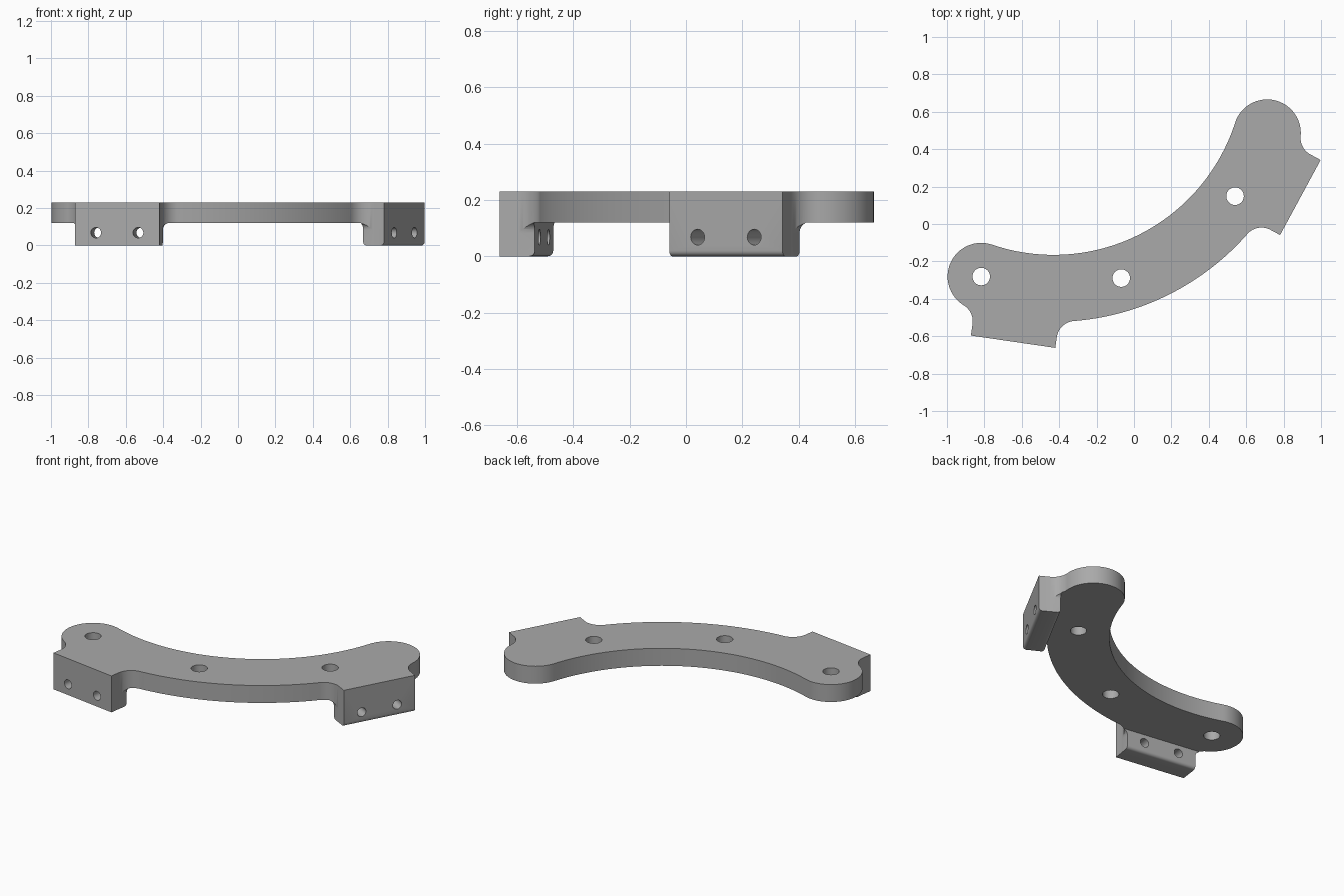
import bpy, bmesh
from math import sin, cos, atan2, sqrt, radians, pi
from mathutils import Matrix, Vector

if "Cube" in bpy.data.objects:
    bpy.data.objects.remove(bpy.data.objects["Cube"])

# Main dimensions
CENTER = Vector((-0.43, 0.855, 0))
AXIS = radians(-63.35)                 # mirror line of the bracket
INNER, OUTER, MID = 1.02, 1.378, 1.2   # arc radii
LOBE, FILLET, COVE = 0.18, 0.1, 0.037
LOBE_ANGLE, FLANGE_ANGLE = radians(45.45), radians(34.95)
HALF, FACE, BACK = 0.228, 1.5, 1.373   # flange half width, front and back radius
TOP, UNDER = 0.23, 0.12


def arc(cx, cy, r, a, b, n):
    return [(cx + r * cos(a + (b - a) * i / n), cy + r * sin(a + (b - a) * i / n))
            for i in range(n + 1)]


def flange_frame(side):
    """Local frame: x along the flange away from the mirror line, y outward, z up."""
    a = AXIS + side * FLANGE_ANGLE
    v = Vector((cos(a), sin(a), 0))
    u = Vector((-sin(a), cos(a), 0)) * side
    m = Matrix((u, v, (0, 0, 1))).transposed().to_4x4()
    return Matrix.Translation(CENTER) @ m


def prism(name, points, depth):
    """Closed 3D outline swept along a depth vector."""
    bm = bmesh.new()
    face = bm.faces.new([bm.verts.new(p) for p in points])
    swept = bmesh.ops.extrude_face_region(bm, geom=[face])["geom"]
    bmesh.ops.translate(bm, vec=depth, verts=[e for e in swept if isinstance(e, bmesh.types.BMVert)])
    bmesh.ops.recalc_face_normals(bm, faces=bm.faces)
    mesh = bpy.data.meshes.new(name)
    bm.to_mesh(mesh)
    bm.free()
    ob = bpy.data.objects.new(name, mesh)
    bpy.context.collection.objects.link(ob)
    return ob


def cut(target, cutter):
    mod = target.modifiers.new("cut", "BOOLEAN")
    mod.operation, mod.solver, mod.object = "DIFFERENCE", "EXACT", cutter
    bpy.context.view_layer.objects.active = target
    bpy.ops.object.modifier_apply(modifier=mod.name)
    bpy.data.objects.remove(cutter)


def half_outline(side):
    """Outline from the middle of the outer arc round to the middle of the inner arc."""
    # fillet between outer arc and flange
    fu = -HALF - FILLET
    fv = sqrt((OUTER + FILLET) ** 2 - fu ** 2)
    join = atan2(fv, fu)
    pts = arc(0, 0, OUTER, pi / 2 + FLANGE_ANGLE, join, 24)
    pts += arc(fu, fv, FILLET, join - pi, 0, 14)[1:]
    # flange face
    pts += [(-HALF, FACE), (HALF, FACE)]
    # fillet between flange and end lobe
    d = LOBE_ANGLE - FLANGE_ANGLE
    lu, lv = MID * sin(d), MID * cos(d)
    gu = HALF + FILLET
    gv = lv + sqrt((LOBE + FILLET) ** 2 - (gu - lu) ** 2)
    touch = atan2(gv - lv, gu - lu)
    pts += arc(gu, gv, FILLET, pi, touch + pi, 14)
    # end lobe, then inner arc
    pts += arc(lu, lv, LOBE, touch, -pi / 2 - d, 32)[1:]
    pts += arc(0, 0, INNER, pi / 2 - d, pi / 2 + FLANGE_ANGLE, 32)[1:]
    frame = flange_frame(side)
    return [frame @ Vector((u, v, 0)) for u, v in pts]


# Solid body in the full outline
right, left = half_outline(1), half_outline(-1)
bracket = prism("curved_bracket", right + left[::-1][1:-1], (0, 0, TOP))

# Clear the underside, leaving the two flanges with coved sides
relief = prism("underside_relief", [(-2, -2, -1), (2, -2, -1), (2, 2, -1), (-2, 2, -1)],
               (0, 0, 1 + UNDER))
w = HALF + 0.0005
cove = arc(w + COVE, UNDER - COVE, COVE, pi, pi / 2, 8)
profile = [(w, -1.5)] + cove + [(w + COVE, 0.3)]
profile += [(-x, z) for x, z in reversed(profile)]
for side in (1, -1):
    m = flange_frame(side)
    keep = prism("flange_keep", [m @ Vector((x, BACK, z)) for x, z in profile],
                 m.to_3x3() @ Vector((0, 0.6, 0)))
    cut(relief, keep)
cut(bracket, relief)

# Round the long bottom edges of the flanges
bm = bmesh.new()
bm.from_mesh(bracket.data)
edges = []
for side in (1, -1):
    inv = flange_frame(side).inverted()
    for e in bm.edges:
        a, b = (inv @ v.co for v in e.verts)
        if max(abs(a.z), abs(b.z)) > 0.001 or abs(a.x - b.x) < 0.3:
            continue
        is_back = abs(a.y - BACK) < 0.01 and abs(b.y - BACK) < 0.01
        is_face = abs(a.y - FACE) < 0.01 and abs(b.y - FACE) < 0.01
        if is_back or (is_face and side == 1):
            edges.append(e)
bmesh.ops.bevel(bm, geom=edges, offset=0.02, segments=5, profile=0.5, affect="EDGES")
bm.to_mesh(bracket.data)
bm.free()

# Vertical mounting holes on the centre arc
for offset in (-45.45, -9.1, 27.3):
    a = AXIS + radians(offset)
    x, y = CENTER.x + MID * cos(a), CENTER.y + MID * sin(a)
    ring = arc(x, y, 0.047, 0, 2 * pi, 32)[:-1]
    cut(bracket, prism("plate_hole", [(px, py, -0.5) for px, py in ring], (0, 0, 1)))

# Horizontal screw holes through the flanges
for side in (1, -1):
    m = flange_frame(side)
    for u in (-0.114, 0.114):
        ring = arc(u, 0.068, 0.028, 0, 2 * pi, 24)[:-1]
        cut(bracket, prism("flange_hole", [m @ Vector((x, BACK - 0.1, z)) for x, z in ring],
                           m.to_3x3() @ Vector((0, 0.4, 0))))

# Single grey material
grey = bpy.data.materials.new("plain_grey")
grey.use_nodes = True
colour = (0.4, 0.4, 0.4, 1)
grey.diffuse_color = colour
grey.node_tree.nodes["Principled BSDF"].inputs["Base Color"].default_value = colour
bracket.data.materials.clear()
bracket.data.materials.append(grey)
for p in bracket.data.polygons:
    p.material_index = 0

bpy.ops.object.select_all(action="DESELECT")
bracket.select_set(True)
bpy.context.view_layer.objects.active = bracket
bpy.ops.object.shade_smooth_by_angle(angle=radians(30))
